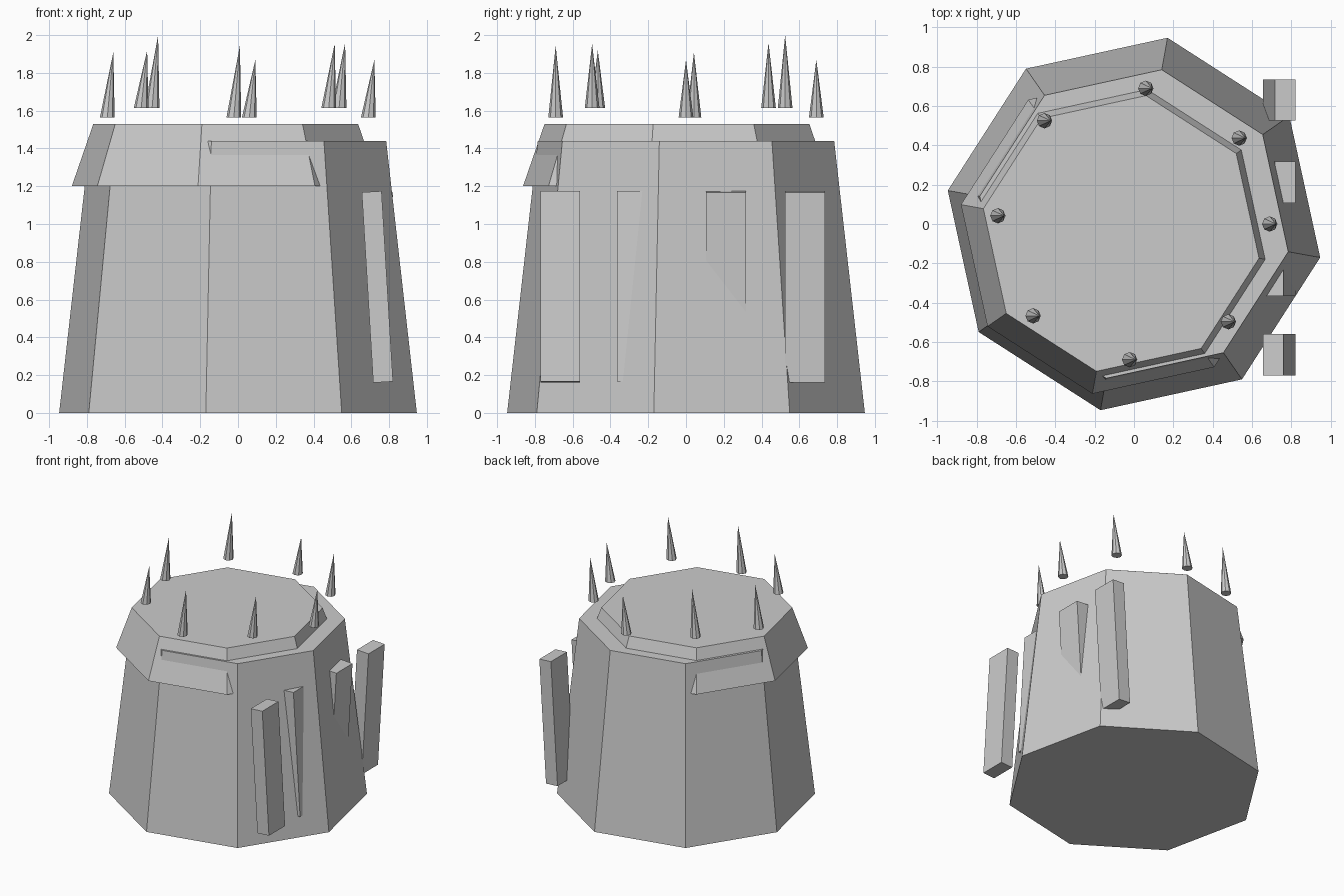
import bpy
from math import radians, sin, cos, pi

if "Cube" in bpy.data.objects:
    bpy.data.objects.remove(bpy.data.objects["Cube"])

TURN = radians(-10.2)


def frustum(name, center, z0, z1, r0, r1):
    """Closed octagonal frustum with flat caps."""
    cx, cy = center
    verts = [(cx + r * cos(TURN + i * pi / 4), cy + r * sin(TURN + i * pi / 4), z)
             for r, z in ((r0, z0), (r1, z1)) for i in range(8)]
    faces = [(i, (i + 1) % 8, 8 + (i + 1) % 8, 8 + i) for i in range(8)]
    faces += [tuple(reversed(range(8))), tuple(range(8, 16))]
    return add_mesh(name, verts, faces)


def add_mesh(name, verts, faces):
    mesh = bpy.data.meshes.new(name)
    mesh.from_pydata(verts, [], faces)
    ob = bpy.data.objects.new(name, mesh)
    bpy.context.collection.objects.link(ob)
    return ob


def spike(name, x, y, z0, z1):
    """Cone whose tip leans towards +x."""
    r, n = 0.039, 8
    verts = [(x + r * cos(2 * pi * i / n), y + r * sin(2 * pi * i / n), z0)
             for i in range(n)] + [(x + 0.032, y, z1)]
    faces = [(i, (i + 1) % n, n) for i in range(n)] + [tuple(reversed(range(n)))]
    return add_mesh(name, verts, faces)


# Tapered body and the off-centre collar that sinks into its rim
frustum("body", (0, 0), 0, 1.44, 0.962, 0.797)
frustum("collar", (-0.065, -0.048), 1.2, 1.53, 0.828, 0.712)

# Ring of floating spikes: x, y, base height, tip height
spikes = [(0.69, 0.0, 1.565, 1.87), (0.535, 0.437, 1.613, 1.96),
          (0.06, 0.69, 1.565, 1.87), (-0.455, 0.525, 1.613, 2.0),
          (-0.692, 0.042, 1.565, 1.91), (-0.513, -0.467, 1.613, 1.92),
          (-0.022, -0.69, 1.565, 1.945), (0.48, -0.497, 1.613, 1.955)]
for i, s in enumerate(spikes):
    spike(f"spike_{i + 1}", *s)

# Leaning side planks: the front two lean inwards, the back two outwards
for i, (y, lean) in enumerate([(-0.665, -1), (-0.26, -1), (0.212, 1), (0.63, 1)]):
    bpy.ops.mesh.primitive_cube_add(size=1, location=(0.738, y, 0.667),
                                    rotation=(0, lean * 0.06, 0))
    ob = bpy.context.object
    ob.name = f"plank_{i + 1}"
    ob.scale = (0.105, 0.21, 1.01)
